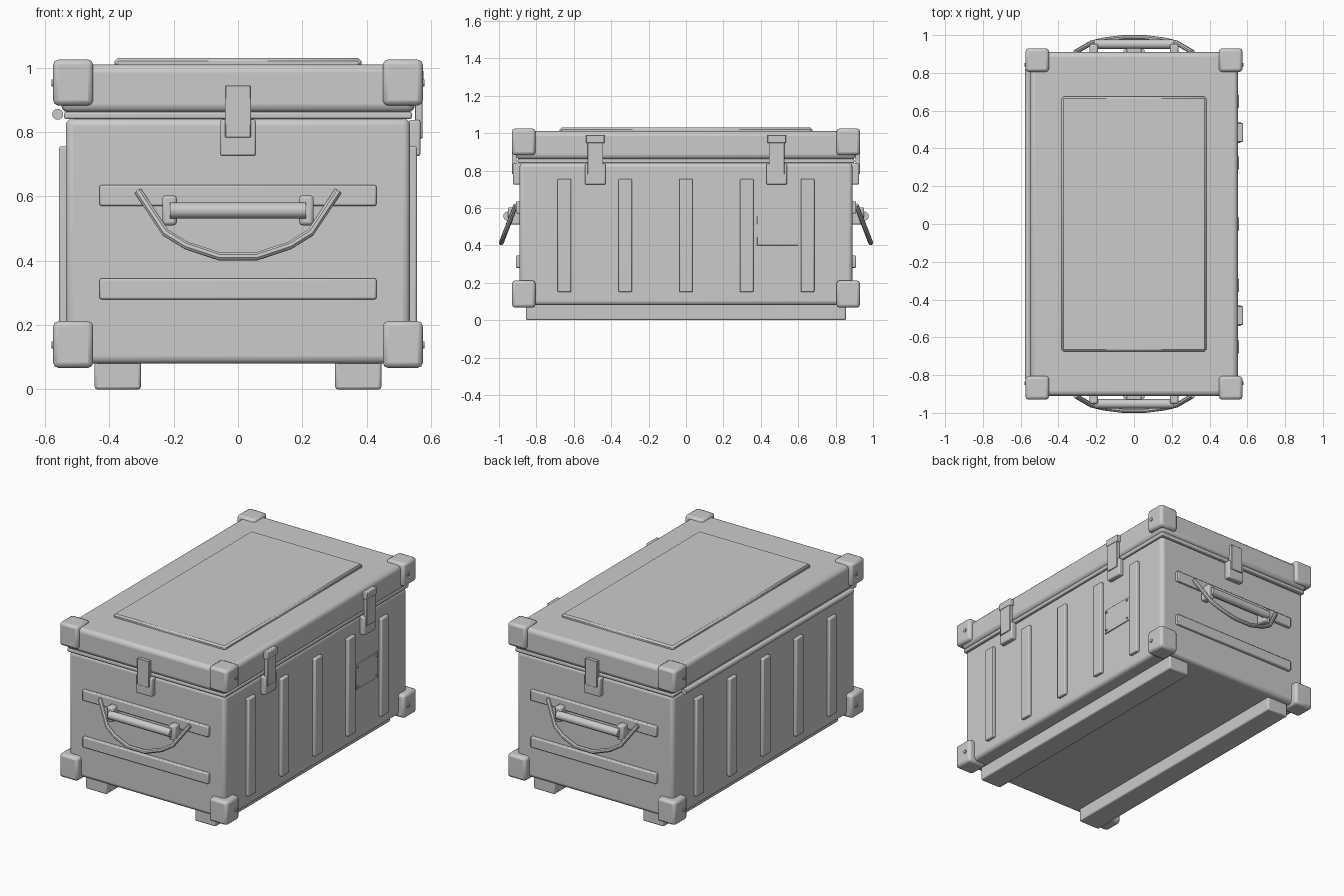
import bpy, math
from mathutils import Vector

if "Cube" in bpy.data.objects:
    bpy.data.objects.remove(bpy.data.objects["Cube"])


def finish(ob, bevel=0.0, seg=2):
    if bevel:
        m = ob.modifiers.new("bevel", "BEVEL")
        m.width, m.segments = bevel, seg
    bpy.ops.object.select_all(action='DESELECT')
    ob.select_set(True)
    bpy.context.view_layer.objects.active = ob
    bpy.ops.object.shade_smooth_by_angle(angle=math.radians(35))
    return ob


def box(name, x, y, z, bevel=0.006, seg=2):
    """Bevelled box from (min, max) ranges."""
    lo, hi = zip(*(sorted(r) for r in (x, y, z)))
    bpy.ops.mesh.primitive_cube_add(size=1, location=[(a + b) / 2 for a, b in zip(lo, hi)])
    ob = bpy.context.object
    ob.name = name
    for v in ob.data.vertices:
        v.co = [c * (b - a) for c, a, b in zip(v.co, lo, hi)]
    return finish(ob, bevel, seg)


def rod(name, a, b, r, sides=16):
    """Cylinder between two points."""
    a, b = Vector(a), Vector(b)
    d = b - a
    bpy.ops.mesh.primitive_cylinder_add(vertices=sides, radius=r, depth=d.length, location=(a + b) / 2,
                                        rotation=d.to_track_quat('Z', 'Y').to_euler())
    ob = bpy.context.object
    ob.name = name
    return finish(ob)


def tube(name, pts, r):
    """Round bar along a polyline."""
    cu = bpy.data.curves.new(name, 'CURVE')
    cu.dimensions = '3D'
    cu.bevel_depth, cu.bevel_resolution, cu.use_fill_caps = r, 2, True
    sp = cu.splines.new('POLY')
    sp.points.add(len(pts) - 1)
    for p, c in zip(sp.points, pts):
        p.co = (*c, 1)
    ob = bpy.data.objects.new(name, cu)
    bpy.context.collection.objects.link(ob)
    bpy.ops.object.select_all(action='DESELECT')
    ob.select_set(True)
    bpy.context.view_layer.objects.active = ob
    bpy.ops.object.convert(target='MESH')
    return finish(bpy.context.object)


# main shell: body, seal, lid and raised lid panel
box("body", (-.535, .535), (-.89, .89), (.08, .842), .022, 3)
box("lid_seal", (-.54, .54), (-.9, .9), (.84, .862), .006)
box("lid", (-.55, .55), (-.91, .91), (.86, 1.01), .025, 3)
box("lid_panel", (-.383, .383), (-.675, .675), (1.0, 1.03), .01, 1)

# skids
for s in (-1, 1):
    box("skid", (s * .302, s * .445), (-.855, .855), (0, .09), .008)

# corner guards with rivets on the long sides
for sx in (-1, 1):
    for sy in (-1, 1):
        for z0, z1, zr in ((.067, .212, .138), (.882, 1.025, .952)):
            box("corner_guard", (sx * .45, sx * .574), (sy * .805, sy * .93), (z0, z1), .016)
            rod("guard_rivet", (sx * .565, sy * .843, zr), (sx * .58, sy * .843, zr), .011, 10)

# vertical ribs on the long sides
for s in (-1, 1):
    for i in range(-2, 3):
        y = i * .325
        box("side_rib", (s * .52, s * .556), (y - .036, y + .036), (.15, .755))

# hinge along the left side
rod("hinge_rod", (-.56, -.82, .855), (-.56, .82, .855), .017)

# latches on the right side
for y in (-.485, .485):
    box("latch_base", (.53, .567), (y - .055, y + .055), (.725, .837), .007)
    box("latch_plate", (.55, .573), (y - .042, y + .042), (.78, .95), .002, 1)
    box("latch_hook", (.545, .577), (y - .05, y + .05), (.947, .99), .004)

# identification plate with corner rivets
box("blank_plate", (.53, .541), (.38, .6), (.4, .555), .001, 1)
for y in (.398, .582):
    for z in (.418, .537):
        rod("plate_rivet", (.535, y, z), (.546, y, z), .007, 8)

# both ends: ribs, latch and carry handle
profile = [(.31, .615), (.225, .487), (.16, .447), (.057, .413)]
bail = [(-x, z) for x, z in profile] + profile[::-1]
for s in (-1, 1):
    for z0, z1 in ((.28, .345), (.57, .635)):
        box("end_rib", (-.43, .43), (s * .88, s * .91), (z0, z1))
    box("end_latch_base", (-.056, .056), (s * .88, s * .925), (.725, .838), .007)
    box("end_latch_plate", (-.04, .04), (s * .905, s * .931), (.782, .945), .002, 1)
    for sx in (-1, 1):
        box("handle_mount", (sx * .19, sx * .235), (s * .885, s * .953), (.51, .603), .01)
    rod("handle_grip", (-.212, s * .952, .556), (.212, s * .952, .556), .025)
    tube("handle_bail", [(x, s * (.91 + (.615 - z) * .385), z) for x, z in bail], .013)
